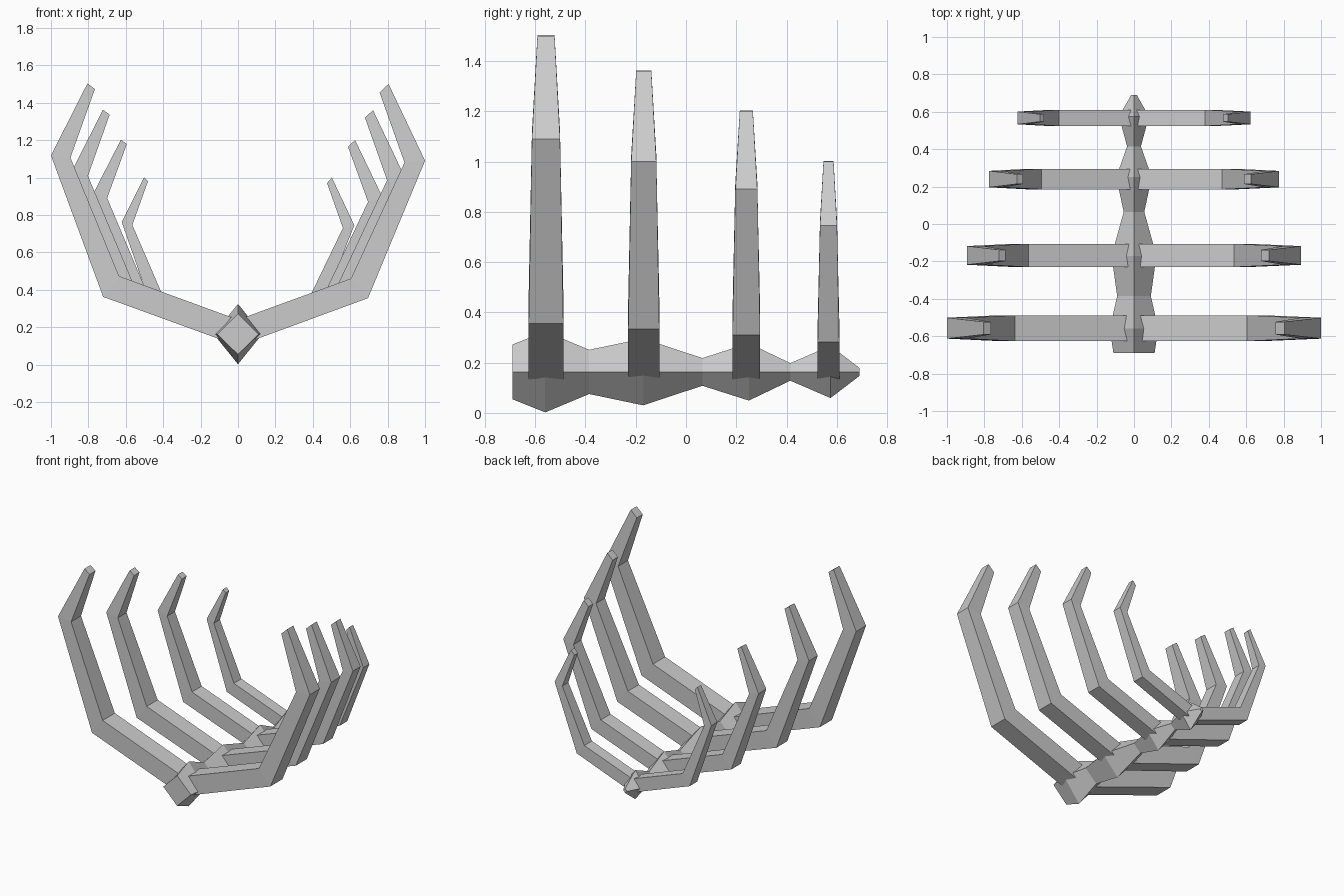
import bpy, bmesh


def make_object(name, rings):
    """Loft a closed solid through four-cornered rings."""
    bm = bmesh.new()
    loops = [[bm.verts.new(p) for p in ring] for ring in rings]
    for a, b in zip(loops, loops[1:]):
        for i in range(4):
            j = (i + 1) % 4
            bm.faces.new((a[i], a[j], b[j], b[i]))
    bm.faces.new(loops[0])
    bm.faces.new(loops[-1])
    bmesh.ops.recalc_face_normals(bm, faces=bm.faces)
    mesh = bpy.data.meshes.new(name)
    bm.to_mesh(mesh)
    bm.free()
    obj = bpy.data.objects.new(name, mesh)
    bpy.context.collection.objects.link(obj)
    return obj


# Spine: diamond sections as (y, half width, half height)
ZC = 0.163
stations = [
    (-0.69, 0.11, 0.109), (-0.56, 0.13, 0.161), (-0.385, 0.09, 0.088),
    (-0.17, 0.12, 0.133), (0.065, 0.055, 0.055), (0.25, 0.095, 0.114),
    (0.415, 0.037, 0.035), (0.575, 0.08, 0.104), (0.69, 0.015, 0.016),
]
make_object("spine", [
    [(w, y, ZC), (0, y, ZC + h), (-w, y, ZC), (0, y, ZC - h)]
    for y, w, h in stations
])

# Ribs: y centre, half thicknesses (base, elbow, tip), then
# outer and inner (x, z) outlines from spine to knee, elbow and tip
ribs = [
    (-0.557, (0.069, 0.056, 0.034),
     [(0, 0.10), (0.695, 0.355), (1.0, 1.09), (0.805, 1.50)],
     [(0, 0.24), (0.604, 0.46), (0.89, 1.08), (0.757, 1.455)]),
    (-0.168, (0.062, 0.050, 0.030),
     [(0, 0.11), (0.62, 0.333), (0.893, 1.0), (0.722, 1.36)],
     [(0, 0.237), (0.535, 0.43), (0.797, 0.985), (0.679, 1.32)]),
    (0.24, (0.055, 0.044, 0.026),
     [(0, 0.114), (0.545, 0.31), (0.775, 0.89), (0.626, 1.20)],
     [(0, 0.226), (0.47, 0.395), (0.695, 0.87), (0.588, 1.165)]),
    (0.567, (0.043, 0.034, 0.020),
     [(0, 0.12), (0.44, 0.283), (0.622, 0.745), (0.502, 1.0)],
     [(0, 0.218), (0.38, 0.355), (0.561, 0.73), (0.476, 0.97)]),
]
# The left ribs bend slightly further out and higher
left_outer = [(0, 0), (0.026, 0.007), (0, 0.028), (0, 0.003)]
left_inner = [(0, 0), (0.032, 0.013), (0.006, 0.026), (0.008, 0.018)]

for n, (yc, (base, elbow, tip), outer, inner) in enumerate(ribs, 1):
    for side, sign in (("right", 1), ("left", -1)):
        k = outer[2][0] if sign < 0 else 0
        rings = []
        for t, o, i, do, di in zip((base, base, elbow, tip), outer, inner,
                                   left_outer, left_inner):
            ox, oz = sign * (o[0] + k * do[0]), o[1] + k * do[1]
            ix, iz = sign * (i[0] + k * di[0]), i[1] + k * di[1]
            rings.append([(ox, yc - t, oz), (ox, yc + t, oz),
                          (ix, yc + t, iz), (ix, yc - t, iz)])
        make_object(f"rib_{side}_{n}", rings)
